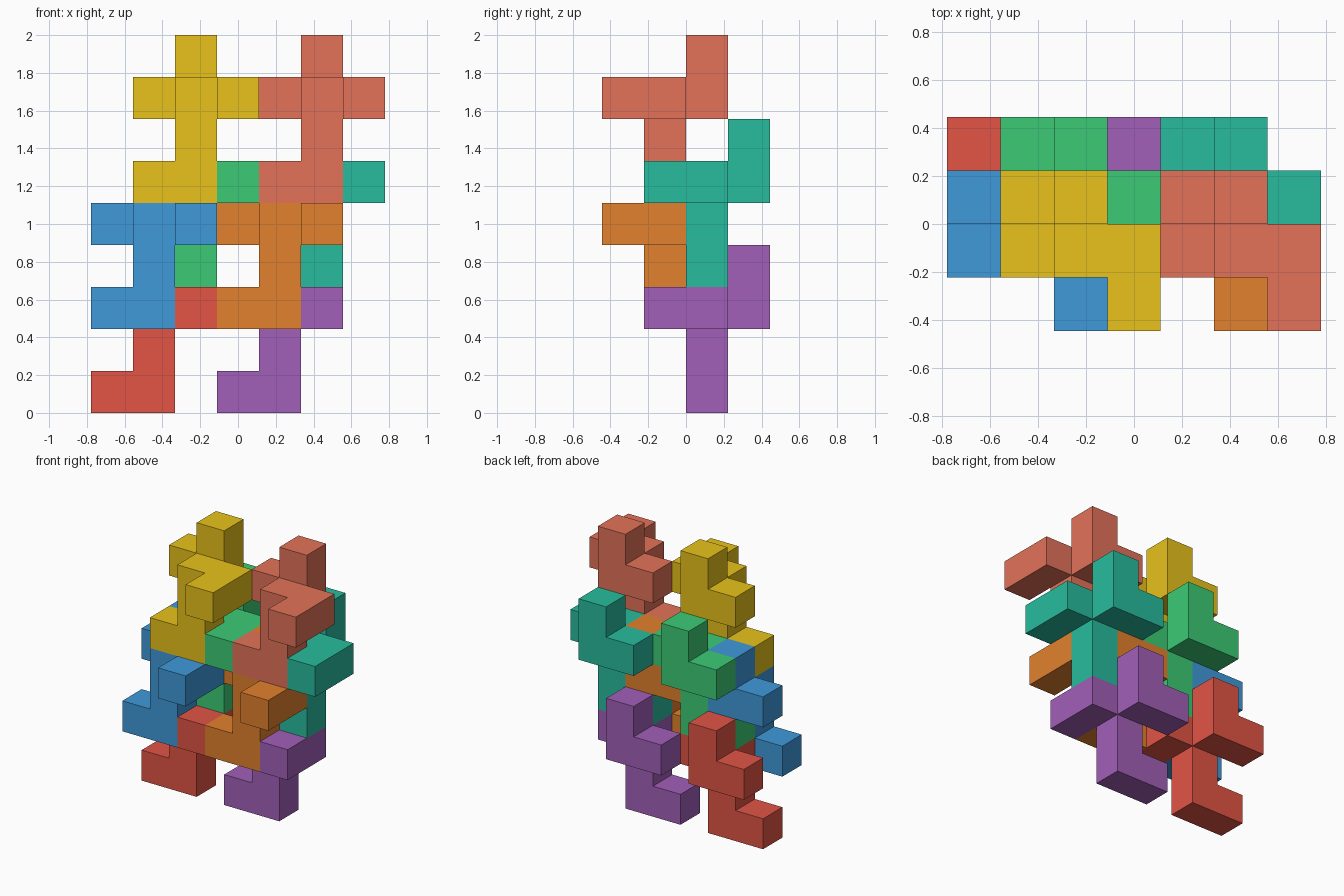
import bpy, bmesh, math
from mathutils import Vector

if "Cube" in bpy.data.objects:
    bpy.data.objects.remove(bpy.data.objects["Cube"])

U = 2 / 9                                # edge of one cube cell
ORIGIN = Vector((-3.5, -2, 0))           # corner of the 7 x 4 x 9 cell block

# The one interlocking piece: cells relative to the bottom of its stem
PIECE = [(-1, 0, 0), (0, 0, 0), (0, 0, 1), (0, 0, 2), (1, 0, 2),
         (1, -1, 2), (0, 1, 2), (-1, 1, 2), (0, 1, 3)]

# Stem position and linear colour of every copy
COPIES = {
    "red_piece": ((1, 2, 0), (0.76, 0.09, 0.06)),
    "purple_piece": ((4, 2, 0), (0.36, 0.115, 0.48)),
    "blue_piece": ((1, 1, 2), (0.05, 0.32, 0.70)),
    "orange_piece": ((4, 1, 2), (0.76, 0.22, 0.027)),
    "green_piece": ((2, 2, 3), (0.045, 0.60, 0.18)),
    "teal_piece": ((5, 2, 3), (0.021, 0.50, 0.34)),
    "yellow_piece": ((2, 1, 5), (0.81, 0.54, 0.011)),
    "salmon_piece": ((5, 1, 5), (0.77, 0.17, 0.10)),
}


def piece_mesh(name):
    """Closed outer skin of the piece, with coplanar cell faces merged."""
    bm = bmesh.new()
    for cell in PIECE:
        for axis in range(3):
            for side in (-1, 1):
                n = Vector((0, 0, 0))
                n[axis] = side
                c = Vector(cell)
                if tuple(int(v) for v in c + n) in PIECE:
                    continue
                a, b = Vector((0, 0, 0)), Vector((0, 0, 0))
                a[(axis + 1) % 3] = 0.5
                b[(axis + 2) % 3] = 0.5 * side
                mid = c + Vector((0.5, 0.5, 0.5)) + n / 2
                bm.faces.new([bm.verts.new((mid + p) * U)
                              for p in (-a - b, a - b, a + b, -a + b)])
    bmesh.ops.remove_doubles(bm, verts=bm.verts, dist=0.001)
    bmesh.ops.dissolve_limit(bm, angle_limit=math.radians(1),
                             verts=bm.verts, edges=bm.edges)
    bmesh.ops.recalc_face_normals(bm, faces=bm.faces)
    mesh = bpy.data.meshes.new(name)
    bm.to_mesh(mesh)
    bm.free()
    return mesh


# Stack the eight coloured copies
for name, (stem, colour) in COPIES.items():
    obj = bpy.data.objects.new(name, piece_mesh(name))
    obj.location = (Vector(stem) + ORIGIN) * U
    mat = bpy.data.materials.new(name + "_colour")
    mat.diffuse_color = (*colour, 1)
    mat.use_nodes = True
    mat.node_tree.nodes["Principled BSDF"].inputs["Base Color"].default_value = mat.diffuse_color
    obj.data.materials.append(mat)
    bpy.context.collection.objects.link(obj)
